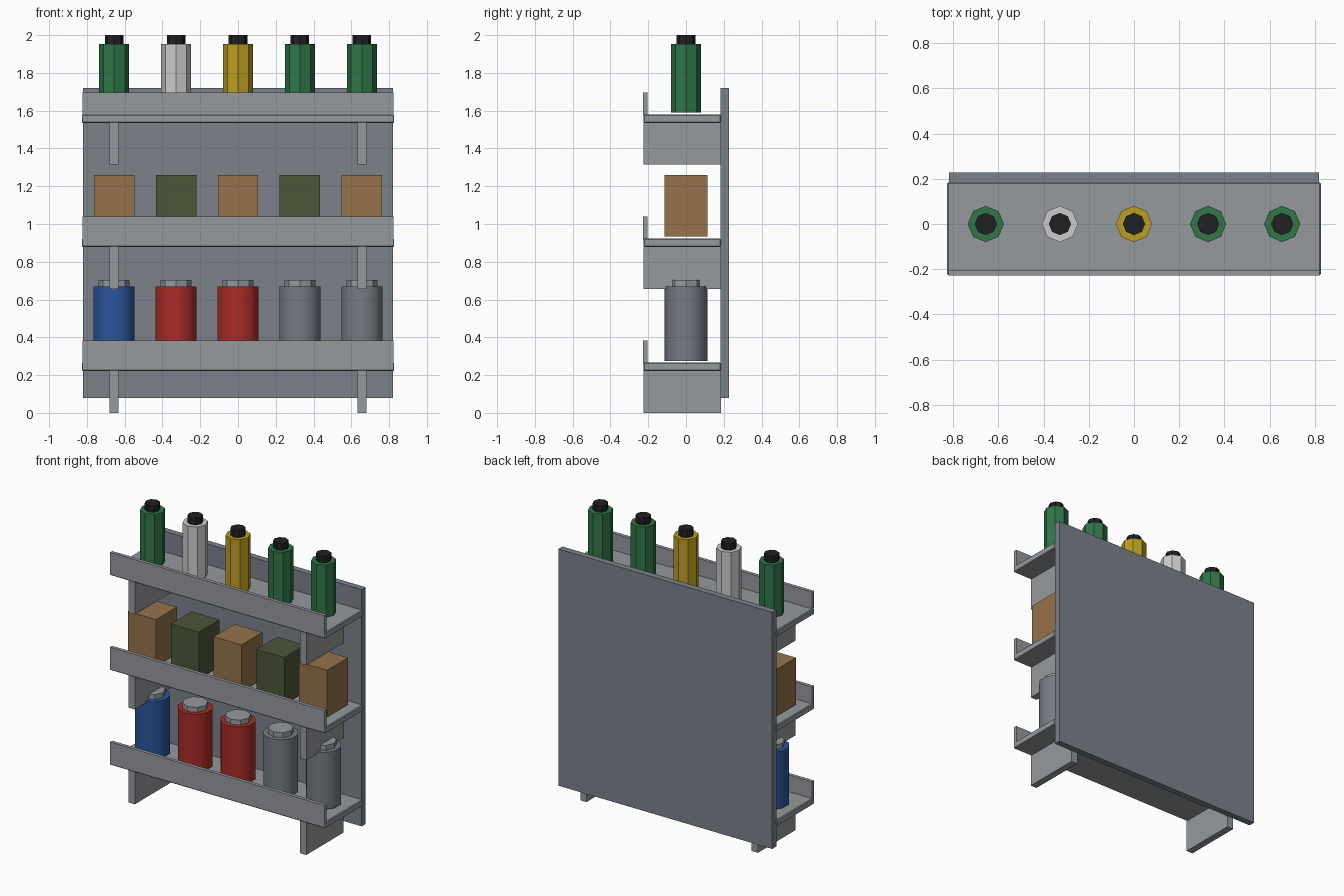
import bpy, bmesh, math
from mathutils import Matrix

if "Cube" in bpy.data.objects:
    bpy.data.objects.remove(bpy.data.objects["Cube"])


def material(name, rgb):
    m = bpy.data.materials.new(name)
    m.diffuse_color = (*rgb, 1)
    m.use_nodes = True
    m.node_tree.nodes["Principled BSDF"].inputs["Base Color"].default_value = m.diffuse_color
    return m


GREEN = material("green_glass", (0.03, 0.18, 0.065))
WHITE = material("white_glass", (0.65, 0.65, 0.65))
YELLOW = material("yellow_glass", (0.5, 0.34, 0.015))
BLACK = material("black_cap", (0.015, 0.015, 0.017))
BLUE = material("blue_paint", (0.025, 0.09, 0.33))
RED = material("red_paint", (0.4, 0.025, 0.02))
TAN = material("tan_card", (0.3, 0.17, 0.07))
OLIVE = material("olive_card", (0.07, 0.095, 0.04))
STEEL = material("grey_steel", (0.18, 0.2, 0.23))
PANEL = material("panel_grey", (0.2, 0.225, 0.26))
SHELF = material("shelf_grey", (0.3, 0.32, 0.34))


def finish(name, bm, mat):
    me = bpy.data.meshes.new(name)
    bm.to_mesh(me)
    bm.free()
    ob = bpy.data.objects.new(name, me)
    bpy.context.collection.objects.link(ob)
    if mat:
        me.materials.append(mat)
    return ob


def box(name, x, y, z, mat=None, bevel=0):
    bm = bmesh.new()
    bmesh.ops.create_cube(bm, size=1)
    for v in bm.verts:
        for i, (lo, hi) in enumerate((x, y, z)):
            v.co[i] = lo if v.co[i] < 0 else hi
    if bevel:
        bmesh.ops.bevel(bm, geom=bm.edges[:], offset=bevel, segments=1, affect='EDGES')
    return finish(name, bm, mat)


def prism(name, x, r, z0, z1, sides, mat=None, smooth=False):
    # upright prism with a corner pointing along +y
    bm = bmesh.new()
    bmesh.ops.create_cone(bm, cap_ends=True, segments=sides, radius1=r, radius2=r,
                          depth=z1 - z0, matrix=Matrix.Translation((x, 0, (z0 + z1) / 2))
                          @ Matrix.Rotation(math.pi / 2 if sides == 10 else 0, 4, 'Z'))
    # make sure a corner lies on the y axis for the ten-sided cans
    top = max(v.co.y for v in bm.verts)
    if top < r * 0.99:
        bmesh.ops.rotate(bm, verts=bm.verts[:], cent=(x, 0, 0),
                         matrix=Matrix.Rotation(math.pi / 2, 3, 'Z'))
    if smooth:
        for f in bm.faces:
            f.smooth = abs(f.normal.z) < 0.5
        for e in bm.edges:
            e.smooth = abs(e.verts[0].co.z - e.verts[1].co.z) > 0.01
    return finish(name, bm, mat)


# back panel
box("back_panel", (-0.82, 0.82), (0.183, 0.227), (0.08, 1.72), PANEL)

# three shelves, each with front lip and two brackets
for i in range(3):
    z = 0.222 + 0.657 * i
    box(f"shelf_{i}", (-0.827, 0.827), (-0.225, 0.185), (z, z + 0.044), SHELF, 0.005)
    box(f"front_lip_{i}", (-0.822, 0.822), (-0.227, -0.203), (z + 0.04, z + 0.16), SHELF)
    for side in (-1, 1):
        c = side * 0.657
        box(f"bracket_{i}_{'left' if side < 0 else 'right'}", (c - 0.024, c + 0.024),
            (-0.225, 0.185), (z - 0.222, z + 0.002), SHELF)

# five goods on every shelf
cans = (BLUE, RED, RED, STEEL, STEEL)
cartons = (TAN, OLIVE, TAN, OLIVE, TAN)
bottles = (GREEN, WHITE, YELLOW, GREEN, GREEN)
for i in range(5):
    x = (i - 2) * 0.328
    prism(f"can_{i}", x, 0.114, 0.275, 0.67, 10, cans[i], True)
    prism(f"can_lid_{i}", x, 0.082, 0.67, 0.704, 8, SHELF)
    box(f"carton_{i}", (x - 0.107, x + 0.107), (-0.114, 0.114), (0.935, 1.26), cartons[i])
    prism(f"bottle_{i}", x, 0.08, 1.59, 1.953, 8, bottles[i])
    prism(f"bottle_cap_{i}", x, 0.049, 1.953, 2.0, 8, BLACK)
